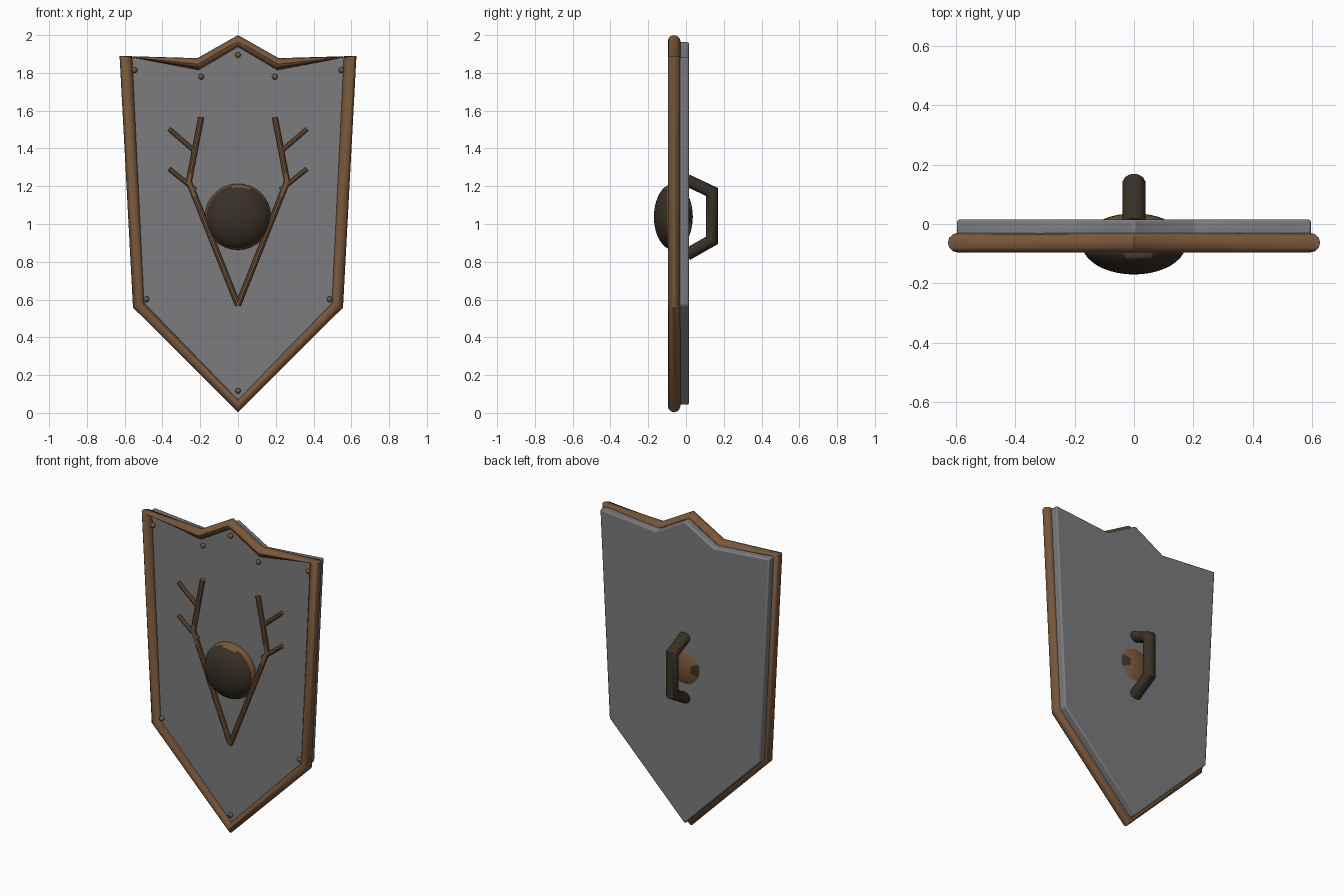
import bpy, bmesh, math
from mathutils import Vector

if "Cube" in bpy.data.objects:
    bpy.data.objects.remove(bpy.data.objects["Cube"])


def material(name, rgb):
    m = bpy.data.materials.new(name)
    m.diffuse_color = (*rgb, 1)
    m.use_nodes = True
    m.node_tree.nodes["Principled BSDF"].inputs["Base Color"].default_value = m.diffuse_color
    return m


STEEL = material("grey_steel", (0.2, 0.2, 0.21))
BROWN = material("brown_wood", (0.19, 0.095, 0.044))
DARK = material("dark_leather", (0.04, 0.03, 0.019))


def finish(name, bm, mat, angle=35):
    bmesh.ops.recalc_face_normals(bm, faces=bm.faces)
    me = bpy.data.meshes.new(name)
    bm.to_mesh(me)
    bm.free()
    ob = bpy.data.objects.new(name, me)
    bpy.context.collection.objects.link(ob)
    me.materials.append(mat)
    bpy.ops.object.select_all(action='DESELECT')
    ob.select_set(True)
    bpy.context.view_layer.objects.active = ob
    bpy.ops.object.shade_smooth_by_angle(angle=math.radians(angle))
    return ob


def skin(bm, rings, closed):
    n = len(rings[0])
    pairs = list(zip(rings, rings[1:] + rings[:1])) if closed else list(zip(rings, rings[1:]))
    for a, b in pairs:
        for i in range(n):
            j = (i + 1) % n
            bm.faces.new((a[i], a[j], b[j], b[i]))
    if not closed:
        bm.faces.new(rings[0])
        bm.faces.new(rings[-1])


def tube(bm, pts, radius, side, n=12, flat=1.0):
    """Mitred tube along a planar path; side is the normal of that plane."""
    pts, side = [Vector(p) for p in pts], Vector(side)
    rings = []
    for k, p in enumerate(pts):
        d0 = (p - pts[k - 1]).normalized() if k else (pts[1] - p).normalized()
        d1 = (pts[k + 1] - p).normalized() if k < len(pts) - 1 else d0
        t = (d0 + d1).normalized()
        across = t.cross(side) / t.dot(d0)
        rings.append([bm.verts.new(p + across * math.cos(a) * radius * flat + side * math.sin(a) * radius)
                      for a in (2 * math.pi * i / n for i in range(n))])
    skin(bm, rings, False)


def mirrored(half):
    """half runs from top centre to bottom centre on the +x side"""
    return half + [tuple(-v if i % 2 == 0 else v for i, v in enumerate(p)) for p in half[-2:0:-1]]


# shield plate, its front half set into the rim
bm = bmesh.new()
outline = mirrored([(0, 1.965), (0.205, 1.848), (0.596, 1.882), (0.53, 0.57), (0, 0.04)])
face = bm.faces.new([bm.verts.new((x, -0.065, z)) for x, z in outline])
ext = bmesh.ops.extrude_face_region(bm, geom=[face])
bmesh.ops.translate(bm, vec=(0, 0.08, 0), verts=[v for v in ext['geom'] if isinstance(v, bmesh.types.BMVert)])
plate = finish("shield_plate", bm, STEEL)
bev = plate.modifiers.new("soft_edges", 'BEVEL')
bev.width, bev.segments = 0.008, 2

# rim: elliptical sections between outer and inner outline points
bm = bmesh.new()
rings = []
for xo, zo, xi, zi in mirrored([(0, 2.0, 0, 1.938), (0.215, 1.878, 0.208, 1.815),
                                (0.627, 1.89, 0.56, 1.882), (0.556, 0.558, 0.497, 0.582), (0, 0.003, 0, 0.07)]):
    mid = Vector(((xo + xi) / 2, -0.063, (zo + zi) / 2))
    half = Vector(((xo - xi) / 2, 0, (zo - zi) / 2))
    rings.append([bm.verts.new(mid + half * math.cos(a) + Vector((0, 0.033 * math.sin(a), 0)))
                  for a in (2 * math.pi * i / 12 for i in range(12))])
skin(bm, rings, True)
finish("rim", bm, BROWN)

# antler emblem
bm = bmesh.new()
for s in (1, -1):
    for path, r in (([(0, 0.57), (0.26, 1.225), (0.195, 1.565)], 0.015),
                    ([(0.225, 1.18), (0.365, 1.292)], 0.012),
                    ([(0.232, 1.388), (0.365, 1.503)], 0.012)):
        tube(bm, [(s * x, -0.077, z) for x, z in path], r, (0, 1, 0), 10)
finish("antler_emblem", bm, BROWN)

# rivets
bm = bmesh.new()
spots = [(0, 1.895), (0, 0.117)]
for x, z in ((0.547, 1.815), (0.195, 1.78), (0.485, 0.602)):
    spots += [(x, z), (-x, z)]
for x, z in spots:
    new = bmesh.ops.create_uvsphere(bm, u_segments=12, v_segments=8, radius=0.015)
    bmesh.ops.translate(bm, vec=(x, -0.074, z), verts=new['verts'])
finish("rivets", bm, BROWN)

# boss: dark front, brown behind, with dark side patches on the back bulge
bm = bmesh.new()
bmesh.ops.create_uvsphere(bm, u_segments=32, v_segments=20, radius=1)
for v in bm.verts:
    x, y, z = v.co
    v.co = (x * 0.175, z * 0.103 - 0.067, y * 0.175 + 1.038)
boss = finish("boss", bm, DARK)
boss.data.materials.append(BROWN)
for p in boss.data.polygons:
    x, y, z = p.center
    z -= 1.038
    behind = y > -0.095 or (y > -0.12 and z > 0.14 and -0.03 < x < 0.05)
    patch = y > 0.0 and abs(x) > 0.06 and abs(z) < 0.035
    p.material_index = 1 if behind and not patch else 0

# hand grip on the back
bm = bmesh.new()
tube(bm, [(0, 0.005, 1.232), (0, 0.137, 1.17), (0, 0.137, 0.913), (0, 0.005, 0.838)], 0.039, (1, 0, 0), 14, 0.83)
finish("hand_grip", bm, DARK, 40)
